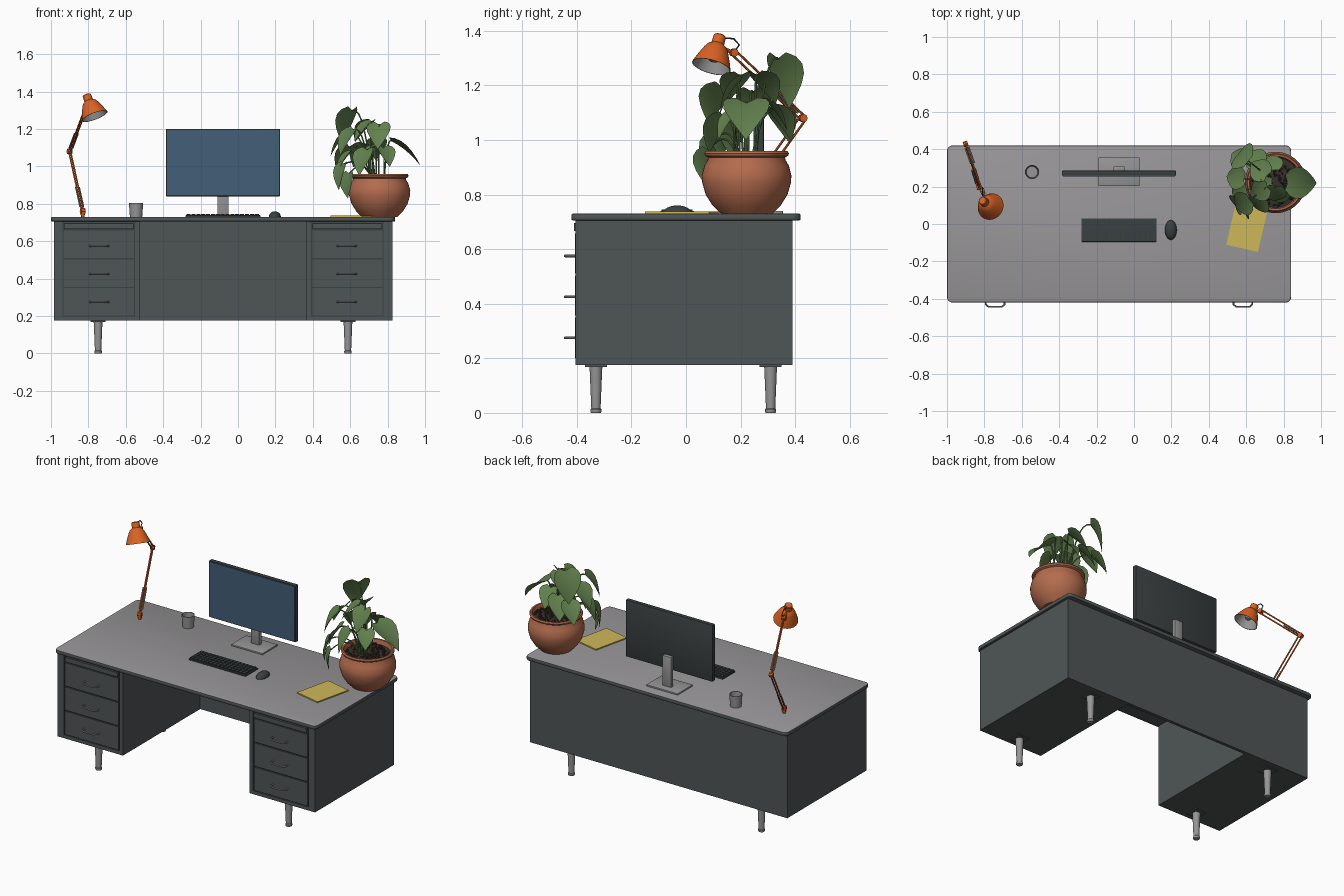
import bpy, bmesh, math, random
from mathutils import Vector, Matrix

random.seed(4)
cube = bpy.data.objects.get("Cube")
if cube:
    bpy.data.objects.remove(cube, do_unlink=True)
parts = []


def material(name, *srgb):
    lin = [((c / 255 + 0.055) / 1.055) ** 2.4 for c in srgb] + [1]
    m = bpy.data.materials.new(name)
    m.use_nodes = True
    m.diffuse_color = lin
    m.node_tree.nodes["Principled BSDF"].inputs["Base Color"].default_value = lin
    return m


slate = material("slate_paint", 79, 85, 86)
dark = material("dark_plastic", 58, 64, 65)
laminate = material("grey_laminate", 152, 150, 152)
metal = material("brushed_metal", 150, 150, 150)
orange = material("orange_enamel", 218, 98, 36)
clay = material("terracotta", 180, 108, 78)
yellow = material("yellow_paper", 206, 184, 88)
screen_blue = material("screen_blue", 66, 95, 120)
green = material("leaf_green", 98, 128, 78)
soil_brown = material("soil_brown", 56, 47, 42)


def finish(name, bm, *mats):
    me = bpy.data.meshes.new(name)
    bm.to_mesh(me)
    bm.free()
    for m in mats:
        me.materials.append(m)
    ob = bpy.data.objects.new(name, me)
    bpy.context.collection.objects.link(ob)
    parts.append(ob)
    return ob


def add_box(bm, x, y, z):
    size = [b - a for a, b in (x, y, z)]
    mid = [(a + b) / 2 for a, b in (x, y, z)]
    mat = Matrix.Translation(mid) @ Matrix.Diagonal((*size, 1))
    return bmesh.ops.create_cube(bm, size=1, matrix=mat)["verts"]


def box(name, mat, x, y, z, bevel=0):
    bm = bmesh.new()
    add_box(bm, x, y, z)
    if bevel:
        bmesh.ops.bevel(bm, geom=bm.edges[:], offset=bevel, segments=2,
                        affect='EDGES', profile=0.5)
    return finish(name, bm, mat)


def lathe(name, mat, profile, loc=(0, 0, 0), axis=(0, 0, 1), steps=32):
    bm = bmesh.new()
    vs = [bm.verts.new((r, 0, z)) for r, z in profile]
    es = [bm.edges.new(pair) for pair in zip(vs, vs[1:])]
    bmesh.ops.spin(bm, geom=vs + es, cent=(0, 0, 0), axis=(0, 0, 1),
                   angle=math.tau, steps=steps)
    bmesh.ops.remove_doubles(bm, verts=bm.verts[:], dist=1e-5)
    bmesh.ops.recalc_face_normals(bm, faces=bm.faces[:])
    turn = Vector(axis).to_track_quat('Z', 'Y').to_matrix().to_4x4()
    bm.transform(Matrix.Translation(loc) @ turn)
    return finish(name, bm, mat)


def tubes(name, mat, paths, radius):
    cu = bpy.data.curves.new(name, 'CURVE')
    cu.dimensions = '3D'
    cu.bevel_depth = radius
    cu.bevel_resolution = 2
    cu.use_fill_caps = True
    for path in paths:
        sp = cu.splines.new('POLY')
        sp.points.add(len(path) - 1)
        for p, co in zip(sp.points, path):
            p.co = (*co, 1)
    tmp = bpy.data.objects.new(name + "_path", cu)
    bpy.context.collection.objects.link(tmp)
    me = bpy.data.meshes.new_from_object(tmp)
    bpy.data.objects.remove(tmp, do_unlink=True)
    me.materials.clear()
    me.materials.append(mat)
    ob = bpy.data.objects.new(name, me)
    bpy.context.collection.objects.link(ob)
    parts.append(ob)


# Desktop slab: rounded corners, dark edge, pale upper face
TOP = 0.73
bm = bmesh.new()
add_box(bm, (-1, 0.84), (-0.42, 0.42), (0.705, TOP))
upright = [e for e in bm.edges if abs(e.verts[0].co.z - e.verts[1].co.z) > 0.01]
bmesh.ops.bevel(bm, geom=upright, offset=0.03, segments=5, affect='EDGES', profile=0.5)
rim = [e for e in bm.edges if abs(e.verts[0].co.z - e.verts[1].co.z) < 0.001]
bmesh.ops.bevel(bm, geom=rim, offset=0.006, segments=2, affect='EDGES', profile=0.5)
bm.normal_update()
for f in bm.faces:
    f.material_index = int(f.normal.z > 0.9)
finish("desktop", bm, slate, laminate)

# Pedestals with framed drawers, pulls and legs, mirrored about the desk's middle
MID = -0.08
for side, s in (("left", 1), ("right", -1)):
    def span(a, b):
        return sorted((MID + s * a, MID + s * b))
    box(side + "_pedestal", slate, span(0.445, 0.905), (-0.396, 0.39), (0.175, 0.705))
    box(side + "_drawer_gap", dark, span(0.45, 0.9), (-0.398, -0.395), (0.18, 0.7))
    bm = bmesh.new()
    front = (-0.405, -0.396)
    add_box(bm, span(0.445, 0.47), front, (0.175, 0.705))
    add_box(bm, span(0.858, 0.905), front, (0.175, 0.705))
    add_box(bm, span(0.47, 0.858), front, (0.175, 0.197))
    finish(side + "_front_frame", bm, slate)
    box(side + "_writing_board", slate, span(0.478, 0.85), (-0.411, -0.396), (0.666, 0.695))
    pulls = []
    for i in range(3):
        z = 0.202 + i * 0.154
        box(f"{side}_drawer_{i}", slate, span(0.477, 0.852), (-0.406, -0.396), (z, z + 0.147))
        x, h = MID + s * 0.662, 0.275 + i * 0.15
        pulls.append([(x + a, b, h) for a, b in (
            (-0.05, -0.4), (-0.05, -0.43), (-0.035, -0.443),
            (0.035, -0.443), (0.05, -0.43), (0.05, -0.4))])
    tubes(side + "_drawer_pulls", metal, pulls, 0.005)
    for end, y in (("front", -0.33), ("back", 0.31)):
        x = MID + s * 0.668
        lathe(f"{end}_{side}_leg", metal,
              [(0, 0), (0.018, 0), (0.02, 0.004), (0.02, 0.013), (0.017, 0.016),
               (0.023, 0.16), (0.024, 0.175)], (x, y, 0), steps=20)
        box(f"{end}_{side}_leg_plate", slate, (x - 0.04, x + 0.04),
            (y - 0.04, y + 0.04), (0.169, 0.176))
box("modesty_panel", slate, (-0.525, 0.365), (0.37, 0.39), (0.175, 0.705))

# Monitor on a flat stand
box("monitor_case", dark, (-0.385, 0.225), (0.258, 0.285), (0.84, 1.2), 0.004)
box("monitor_screen", screen_blue, (-0.379, 0.219), (0.255, 0.259), (0.846, 1.194))
box("monitor_neck", metal, (-0.11, -0.05), (0.283, 0.308), (TOP, 0.93), 0.003)
box("monitor_base", metal, (-0.19, 0.03), (0.203, 0.355), (TOP, 0.74), 0.002)

# Keyboard and mouse
box("keyboard_tray", dark, (-0.28, 0.12), (-0.095, 0.03), (TOP, 0.739), 0.002)
bm = bmesh.new()
for row in range(5):
    for col in range(15):
        x, y = -0.275 + col * 0.026, -0.09 + row * 0.0235
        add_box(bm, (x, x + 0.022), (y, y + 0.02), (0.738, 0.746))
finish("keyboard_keys", bm, dark)
bm = bmesh.new()
bmesh.ops.create_uvsphere(bm, u_segments=24, v_segments=16, radius=1)
for v in bm.verts:
    v.co.z = max(v.co.z, 0)
bm.transform(Matrix.Translation((0.197, -0.032, TOP)) @ Matrix.Diagonal((0.032, 0.053, 0.03, 1)))
bmesh.ops.remove_doubles(bm, verts=bm.verts[:], dist=1e-5)
finish("mouse", bm, dark)

# Paper pad and cup
pad = box("paper_pad", yellow, (-0.087, 0.087), (-0.12, 0.12), (0, 0.007))
pad.data.transform(Matrix.Translation((0.605, -0.013, TOP)) @ Matrix.Rotation(math.radians(-13), 4, 'Z'))
lathe("cup", metal, [(0, 0), (0.033, 0), (0.038, 0.075), (0.034, 0.075), (0.03, 0.006), (0, 0.006)],
      (-0.545, 0.278, TOP))

# Swing arm lamp: spike, paired rods, springs, joints and shade
foot, elbow, wrist = (Vector(p) for p in (
    (-0.83, 0.2, 0.76), (-0.9, 0.428, 1.08), (-0.81, 0.175, 1.32)))
plane = (elbow - foot).cross(wrist - elbow).normalized()
rods, springs = [], []
for a, b, w in ((foot, elbow, 0.012), (elbow, wrist, 0.01)):
    off = (b - a).cross(plane).normalized() * w
    rods += [(a + off, b + off), (a - off, b - off)]
    springs += [(a.lerp(b, 0.08) + plane * k, a.lerp(b, 0.4) + plane * k) for k in (-0.01, 0.01)]
tubes("lamp_arm_rods", orange, rods, 0.0045)
tubes("lamp_springs", metal, springs, 0.004)
lathe("lamp_spike", orange, [(0, 0), (0.008, 0), (0.014, 0.02), (0.014, 0.045), (0, 0.05)],
      (foot.x, foot.y, TOP), steps=16)
tubes("lamp_joints", orange, [(p - plane * 0.012, p + plane * 0.012) for p in (foot, elbow, wrist)], 0.015)
cap = Vector((-0.81, 0.125, 1.383))
aim = (Vector((-0.765, 0.092, 1.265)) - cap).normalized()
lathe("lamp_shade", orange,
      [(0, 0), (0.019, 0), (0.023, 0.004), (0.024, 0.035), (0.037, 0.045), (0.046, 0.06),
       (0.06, 0.092), (0.073, 0.127), (0.07, 0.127)], cap, aim)
lathe("lamp_shade_liner", metal,
      [(0, 0.048), (0.034, 0.049), (0.043, 0.062), (0.057, 0.094), (0.07, 0.127)], cap, aim)
lathe("lamp_bulb", metal, [(0, 0.05), (0.012, 0.06), (0.022, 0.085), (0.016, 0.103), (0, 0.109)], cap, aim, 16)
grip = cap + aim * 0.045
tubes("lamp_bracket", orange, [(wrist, grip)], 0.007)
tubes("lamp_cable", dark, [(cap + aim * 0.01, cap + Vector((0, 0.05, -0.012)),
                            cap + Vector((0, 0.07, -0.035)), wrist)], 0.003)

# Terracotta pot filled with grainy soil
pot = Vector((0.757, 0.222, TOP))
lathe("plant_pot", clay,
      [(0, 0), (0.095, 0), (0.125, 0.03), (0.15, 0.07), (0.163, 0.115), (0.164, 0.14),
       (0.155, 0.175), (0.142, 0.198), (0.141, 0.206), (0.152, 0.212), (0.155, 0.221),
       (0.15, 0.229), (0.14, 0.228), (0.134, 0.2)], pot, steps=48)
lathe("soil", soil_brown, [(0, 0.208), (0.07, 0.206), (0.136, 0.2)], pot)
bm = bmesh.new()
for i in range(120):
    a, r = random.uniform(0, math.tau), 0.125 * math.sqrt(random.random())
    at = pot + Vector((r * math.cos(a), r * math.sin(a), 0.206))
    bmesh.ops.create_icosphere(bm, subdivisions=1, radius=random.uniform(0.005, 0.01),
                               matrix=Matrix.Translation(at))
finish("soil_grains", bm, soil_brown)

# Heart shaped leaves: centre, length and droop, each on a bent stem
LEAVES = [(.91, .22, 1.09, .2, .5), (.57, .37, 1.22, .19, 1.5), (.66, .3, 1.2, .15, .6),
          (.75, .15, 1.17, .15, 1), (.53, .25, 1.13, .15, .8), (.57, .1, 1.14, .16, 1),
          (.66, .17, 1.2, .14, .6), (.55, .17, 1.02, .15, 1), (.66, .1, 1.03, .15, 1.2),
          (.54, .1, .95, .14, 2), (.58, .07, .9, .13, 3), (.64, .36, 1.07, .15, .8),
          (.55, .36, 1.06, .14, .8), (.68, .2, 1.08, .13, .4), (.8, .14, 1.06, .12, .9),
          (.74, .34, 1.1, .13, .8)]
OUTLINE = [(-.1, .2), (.03, .36), (.2, .43), (.4, .41), (.6, .31), (.8, .17), (1, 0)]
bm = bmesh.new()
stems = []
for x, y, z, size, droop in LEAVES:
    centre = Vector((x, y, z))
    out = (centre - pot).to_2d().normalized()
    d = Vector((*out, -droop)).normalized()
    across = d.cross((0, 0, 1)).normalized()
    lift = across.cross(d)
    base = centre - d * size / 2
    rows = []
    for t, w in OUTLINE:
        mid = max(t, 0)
        rows.append([bm.verts.new(base + size * (
            d * (mid if k == 0 else t) + across * w * k
            + lift * (0.3 * w * abs(k) - 0.25 * mid * mid))) for k in (-1, 0, 1)])
    for p, q in zip(rows, rows[1:]):
        for k in (0, 1):
            bm.faces.new((p[k], p[k + 1], q[k + 1], q[k]))
    root = pot + Vector((*(out * random.uniform(0.01, 0.06)), 0.2))
    bend = Vector((*root.lerp(base, 0.4).to_2d(), max(base.z, root.z + 0.1) + 0.03))
    stems.append([root.lerp(bend, t).lerp(bend.lerp(base, t), t) for t in (i / 7 for i in range(8))])
bmesh.ops.remove_doubles(bm, verts=bm.verts[:], dist=1e-5)
finish("leaves", bm, green)
tubes("leaf_stems", green, stems, 0.004)

# Smooth the round parts, keep the hard edges
bpy.ops.object.select_all(action='DESELECT')
for ob in parts:
    ob.select_set(True)
bpy.context.view_layer.objects.active = parts[0]
bpy.ops.object.shade_smooth_by_angle(angle=math.radians(35))
